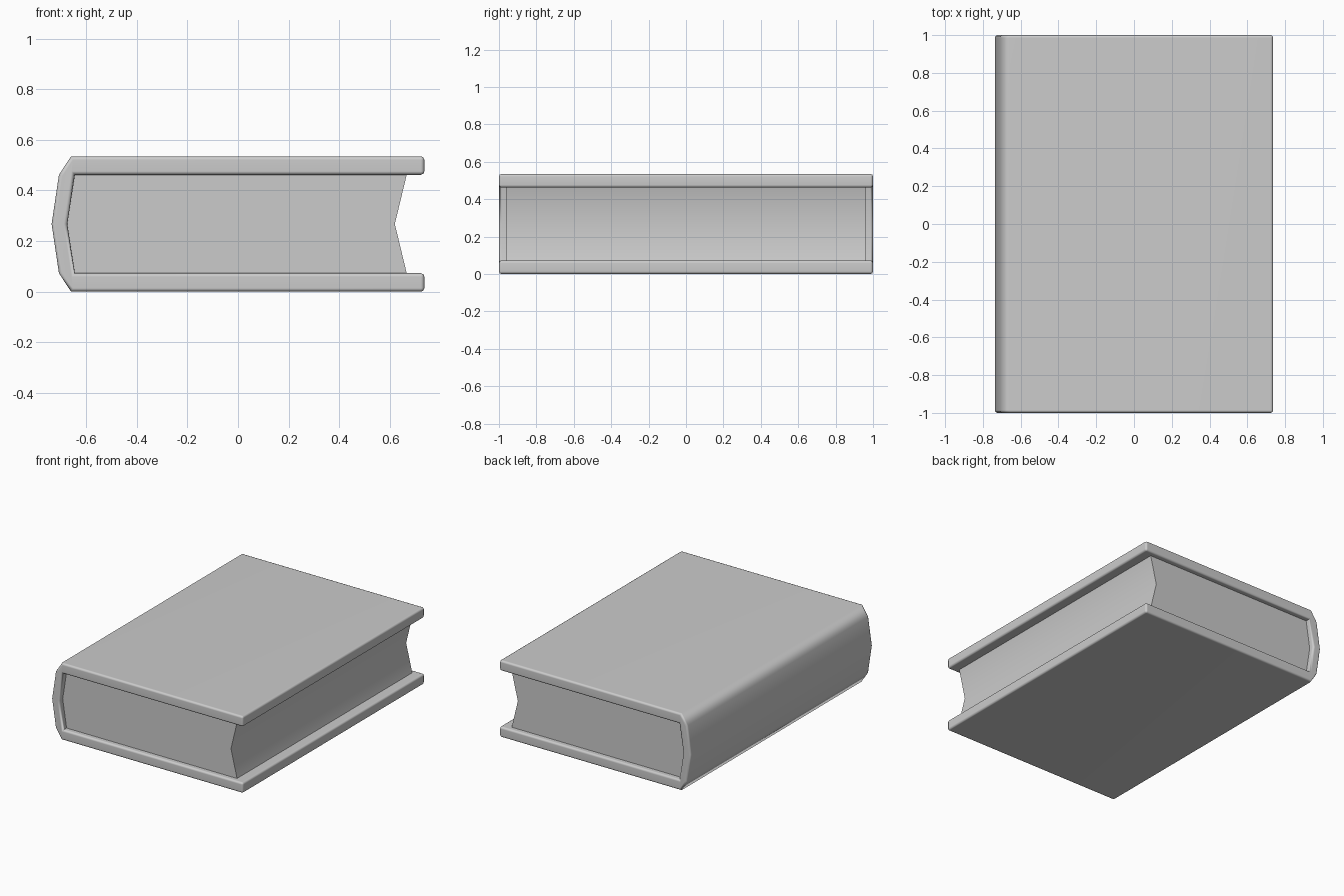
import bpy, bmesh, math

if "Cube" in bpy.data.objects:
    bpy.data.objects.remove(bpy.data.objects["Cube"])

H, T = 0.535, 0.073          # book height, board thickness
MID = H / 2


def extrude_profile(name, pts, half_depth):
    """Prism with an x/z outline, running along y and centred on y = 0."""
    bm = bmesh.new()
    face = bm.faces.new([bm.verts.new((x, -half_depth, z)) for x, z in pts])
    ext = bmesh.ops.extrude_face_region(bm, geom=[face])
    verts = [g for g in ext["geom"] if isinstance(g, bmesh.types.BMVert)]
    bmesh.ops.translate(bm, verts=verts, vec=(0, 2 * half_depth, 0))
    bmesh.ops.recalc_face_normals(bm, faces=bm.faces)
    mesh = bpy.data.meshes.new(name)
    bm.to_mesh(mesh)
    bm.free()
    obj = bpy.data.objects.new(name, mesh)
    bpy.context.collection.objects.link(obj)
    return obj


def activate(obj):
    bpy.ops.object.select_all(action='DESELECT')
    obj.select_set(True)
    bpy.context.view_layer.objects.active = obj


# Wrap-around cover: two boards joined by a faceted, bulging spine
outer = [(0.737, H), (-0.66, H), (-0.708, H - T), (-0.737, MID),
         (-0.708, T), (-0.66, 0), (0.737, 0)]
inner = [(0.737, T), (-0.645, T), (-0.675, MID), (-0.645, H - T), (0.737, H - T)]
cover = extrude_profile("cover", outer + inner, 1.0)
activate(cover)
bevel = cover.modifiers.new("rounded_edges", 'BEVEL')
bevel.width = 0.014
bevel.segments = 2
bevel.limit_method = 'ANGLE'
bevel.angle_limit = math.radians(85)
bpy.ops.object.modifier_apply(modifier=bevel.name)
bpy.ops.object.shade_smooth_by_angle(angle=math.radians(60))
weighted = cover.modifiers.new("flat_boards", 'WEIGHTED_NORMAL')
weighted.keep_sharp = True

# Page block: follows the spine, with a hollow fore-edge
block = [(0.667, T), (0.62, MID), (0.667, H - T),
         (-0.645, H - T), (-0.675, MID), (-0.645, T)]
pages = extrude_profile("pages", block, 0.963)
activate(pages)
bpy.ops.object.shade_smooth_by_angle(angle=math.radians(32))
